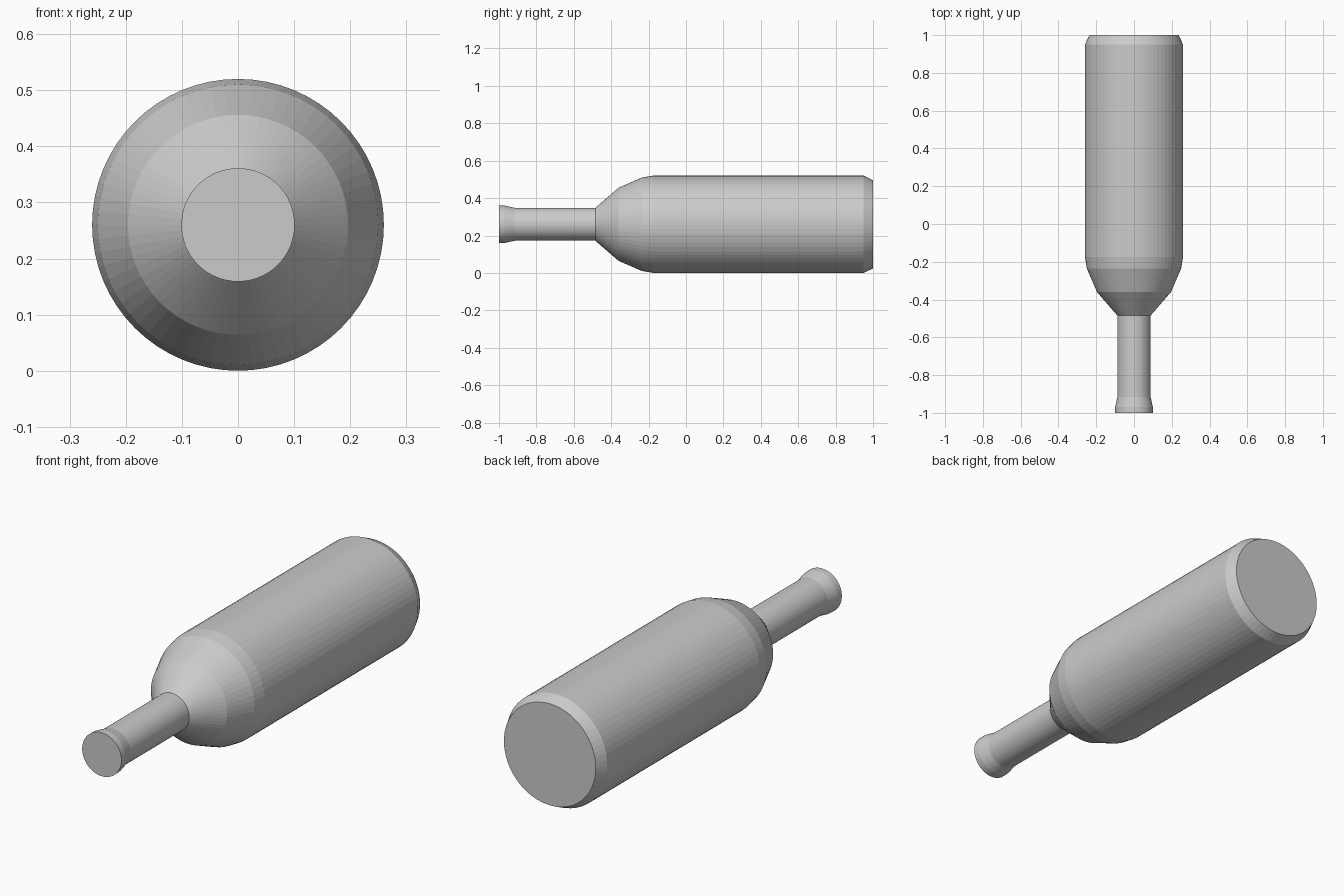
import bpy, bmesh, math

if "Cube" in bpy.data.objects:
    bpy.data.objects.remove(bpy.data.objects["Cube"])

SEGMENTS = 64
AXIS_Z = 0.26

# (position along y, radius) from the mouth to the base
PROFILE = [(-1.0, 0.101), (-0.97, 0.10), (-0.915, 0.088), (-0.485, 0.088),
           (-0.36, 0.196), (-0.235, 0.25), (-0.175, 0.26),
           (0.95, 0.26), (1.0, 0.236)]

grey = bpy.data.materials.new("plain_grey")
grey.diffuse_color = (0.6, 0.6, 0.6, 1)
grey.use_nodes = True
grey.node_tree.nodes["Principled BSDF"].inputs["Base Color"].default_value = grey.diffuse_color

# Bottle lying on its side: rings along y, bridged and capped
bm = bmesh.new()
rings = []
for y, r in PROFILE:
    angles = [2 * math.pi * i / SEGMENTS for i in range(SEGMENTS)]
    rings.append([bm.verts.new((r * math.cos(a), y, AXIS_Z + r * math.sin(a)))
                  for a in angles])
for a, b in zip(rings, rings[1:]):
    for i in range(SEGMENTS):
        j = (i + 1) % SEGMENTS
        bm.faces.new((a[i], a[j], b[j], b[i]))
bm.faces.new(rings[0])
bm.faces.new(rings[-1])
bmesh.ops.recalc_face_normals(bm, faces=bm.faces)

mesh = bpy.data.meshes.new("bottle")
bm.to_mesh(mesh)
bm.free()
mesh.materials.append(grey)
bottle = bpy.data.objects.new("bottle", mesh)
bpy.context.collection.objects.link(bottle)
